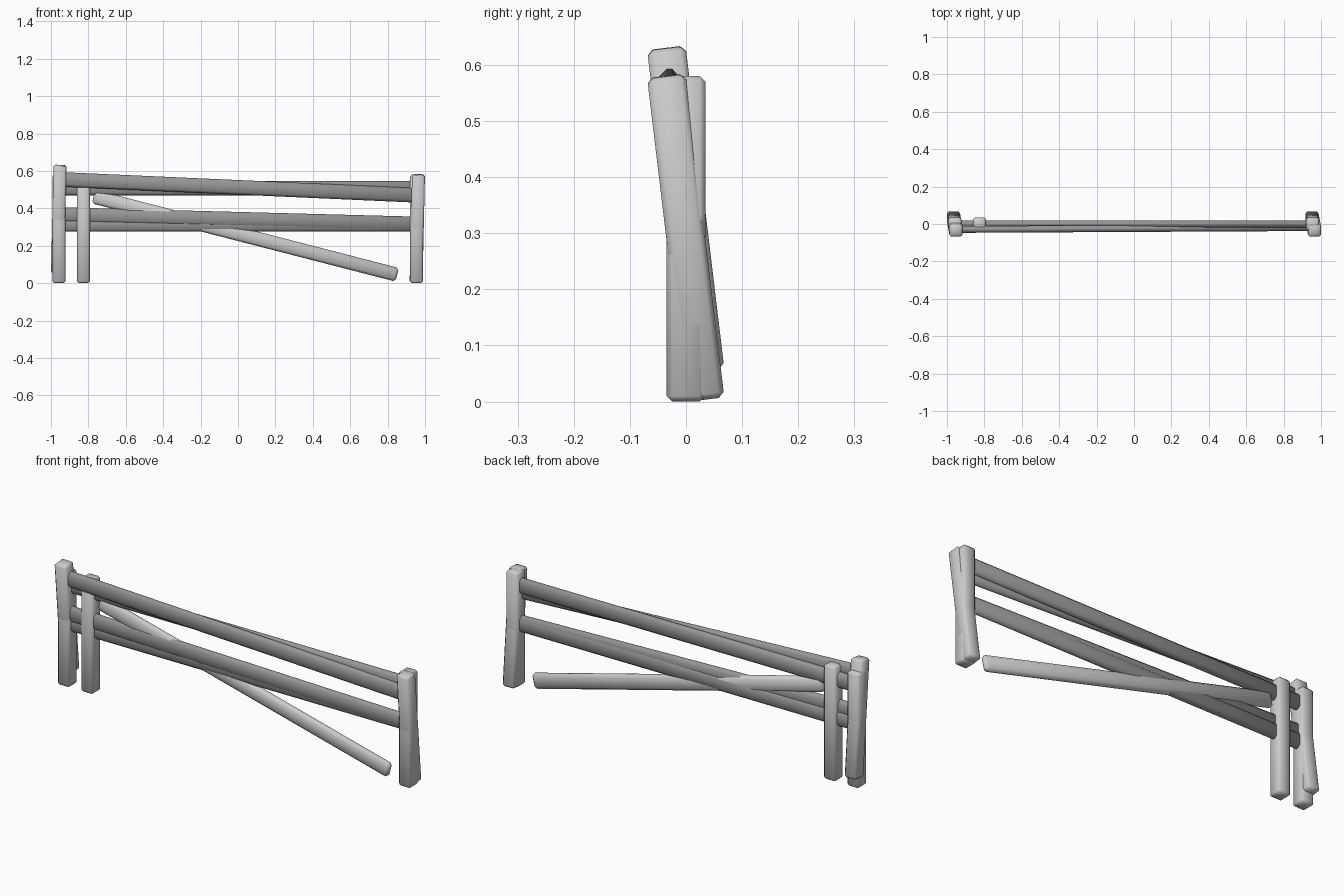
import bpy
import bmesh
from mathutils import Vector, Matrix

if "Cube" in bpy.data.objects:
    bpy.data.objects.remove(bpy.data.objects["Cube"])

dark = bpy.data.materials.new("dark_wood")
dark.diffuse_color = (0.3, 0.3, 0.3, 1)
dark.use_nodes = True
dark.node_tree.nodes["Principled BSDF"].inputs["Base Color"].default_value = dark.diffuse_color


def beam(name, start, end, across, height, bevel, material=None):
    """Bevelled timber running from start to end; across is its thickness
    sideways, height its thickness in the other direction."""
    a, b = Vector(start), Vector(end)
    axis = (b - a).normalized()
    up = Vector((0, 0, 1)) if abs(axis.z) < 0.8 else Vector((1, 0, 0))
    side = up.cross(axis).normalized()
    up = axis.cross(side)
    rot = Matrix((axis, side, up)).transposed()
    bm = bmesh.new()
    bmesh.ops.create_cube(bm, size=1)
    bmesh.ops.scale(bm, vec=((b - a).length, across, height), verts=bm.verts)
    bmesh.ops.bevel(bm, geom=bm.edges[:], offset=bevel, segments=1,
                    profile=0.5, affect='EDGES')
    mesh = bpy.data.meshes.new(name)
    bm.to_mesh(mesh)
    bm.free()
    obj = bpy.data.objects.new(name, mesh)
    bpy.context.collection.objects.link(obj)
    obj.matrix_world = Matrix.Translation((a + b) / 2) @ rot.to_4x4()
    for p in mesh.polygons:
        p.use_smooth = True
    if material:
        mesh.materials.append(material)
    return obj


def lean(z):
    """Depth of the leaning section at a given height."""
    return -0.115 * (z - 0.3)


POST = 0.069

# upright posts
for name, x in (("left_post", -0.957), ("inner_post", -0.826), ("right_post", 0.955)):
    beam(name, (x, 0, 0), (x, 0, 0.58), POST, POST, 0.01)

# leaning posts
beam("left_leaning_post", (-0.965, 0.034, 0.055), (-0.952, -0.035, 0.63), POST, POST, 0.01)
beam("right_leaning_post", (0.952, 0.034, 0.004), (0.965, -0.035, 0.58), POST, POST, 0.01)

# level rails
for name, z in (("upper_rail", 0.508), ("lower_rail", 0.314)):
    beam(name, (-0.95, 0, z), (0.95, 0, z), 0.037, 0.077, 0.013, dark)

# sloping rails of the leaning section
for name, z0, z1 in (("upper_sloping_rail", 0.555, 0.470),
                     ("lower_sloping_rail", 0.367, 0.317)):
    beam(name, (-0.95, lean(z0), z0), (0.95, lean(z1), z1), 0.036, 0.078, 0.013, dark)

# fallen diagonal rail
beam("fallen_rail", (-0.772, 0, 0.463), (0.851, 0, 0.045), 0.037, 0.075, 0.013)
